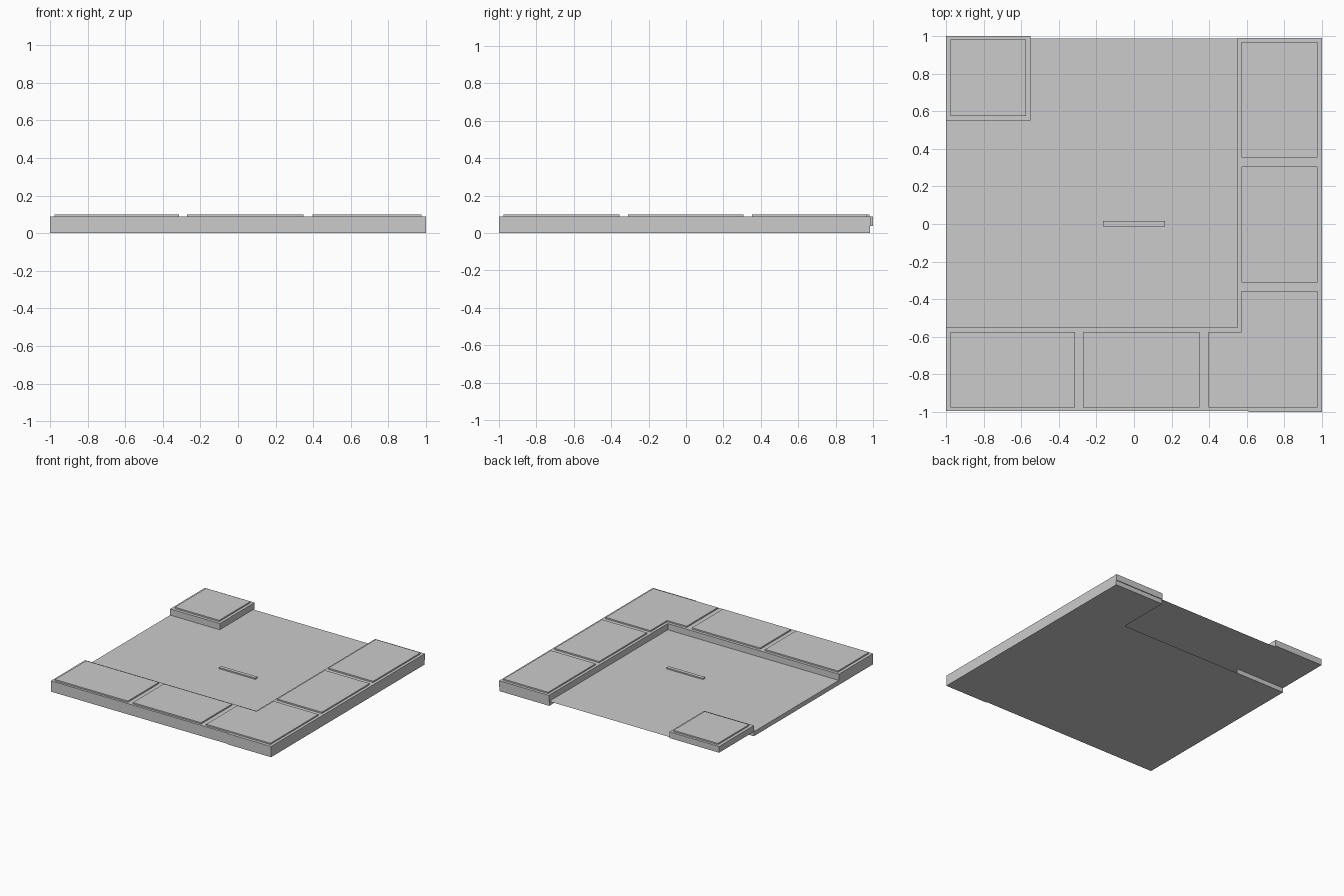
import bpy, bmesh

if "Cube" in bpy.data.objects:
    bpy.data.objects.remove(bpy.data.objects["Cube"])

FLOOR, BENCH, TOP = 0.037, 0.088, 0.099


def mesh_object(name, bm):
    bmesh.ops.recalc_face_normals(bm, faces=bm.faces)
    me = bpy.data.meshes.new(name)
    bm.to_mesh(me)
    bm.free()
    ob = bpy.data.objects.new(name, me)
    bpy.context.collection.objects.link(ob)
    return ob


def prism(name, outline, z0, z1):
    """Extrude a flat outline from z0 up to z1."""
    bm = bmesh.new()
    face = bm.faces.new([bm.verts.new((x, y, z0)) for x, y in outline])
    if z1 > z0:
        ext = bmesh.ops.extrude_face_region(bm, geom=[face], use_keep_orig=True)
        for v in ext["geom"]:
            if isinstance(v, bmesh.types.BMVert):
                v.co.z = z1
    return mesh_object(name, bm)


def rect(x0, x1, y0, y1):
    return [(x0, y0), (x1, y0), (x1, y1), (x0, y1)]


# L-shaped raised border, with the corner section slightly proud at the front
def border(end):
    return [(-1, -0.993), (0.61, -0.993), (0.61, -1), (1, -1), (1, end),
            (0.55, end), (0.55, -0.55), (-1, -0.55)]


prism("border_base", border(0.984), 0, FLOOR)
prism("border_upper", border(0.99), FLOOR, BENCH)

# Lowered main floor: lower slab, open toward the thin back strip
slab = prism("floor_slab", rect(-1, 0.55, -0.55, 0.55), 0, FLOOR)
bm = bmesh.new()
bm.from_mesh(slab.data)
back = [f for f in bm.faces if f.normal.y > 0.9]
bmesh.ops.delete(bm, geom=back, context='FACES_ONLY')
# Riser that closes the slab below the corner block
bm.faces.new([bm.verts.new(p) for p in
              ((-1, 0.55, 0), (-1, 0.55, FLOOR), (-0.55, 0.55, FLOOR), (-0.55, 0.55, 0))])
bm.to_mesh(slab.data)
bm.free()

# Thin floor strip along the back
prism("floor_back_strip", rect(-0.55, 0.55, 0.55, 0.985), FLOOR, FLOOR)

# Raised corner block at the back left
prism("corner_block", rect(-1, -0.55, 0.55, 1), FLOOR, BENCH)

# Raised paving panels on the border and corner block
panels = [
    ("front_panel_left", rect(-0.975, -0.315, -0.975, -0.573)),
    ("front_panel_middle", rect(-0.27, 0.348, -0.975, -0.573)),
    ("corner_panel", [(0.395, -0.975), (0.977, -0.975), (0.977, -0.355),
                      (0.572, -0.355), (0.572, -0.573), (0.395, -0.573)]),
    ("right_panel_middle", rect(0.572, 0.977, -0.31, 0.307)),
    ("right_panel_back", rect(0.572, 0.977, 0.353, 0.967)),
    ("corner_block_panel", rect(-0.975, -0.573, 0.575, 0.98)),
]
for name, outline in panels:
    prism(name, outline, BENCH, TOP)

# Small bar in the middle of the floor
prism("centre_bar", rect(-0.165, 0.165, -0.013, 0.017), FLOOR, FLOOR + 0.01)
